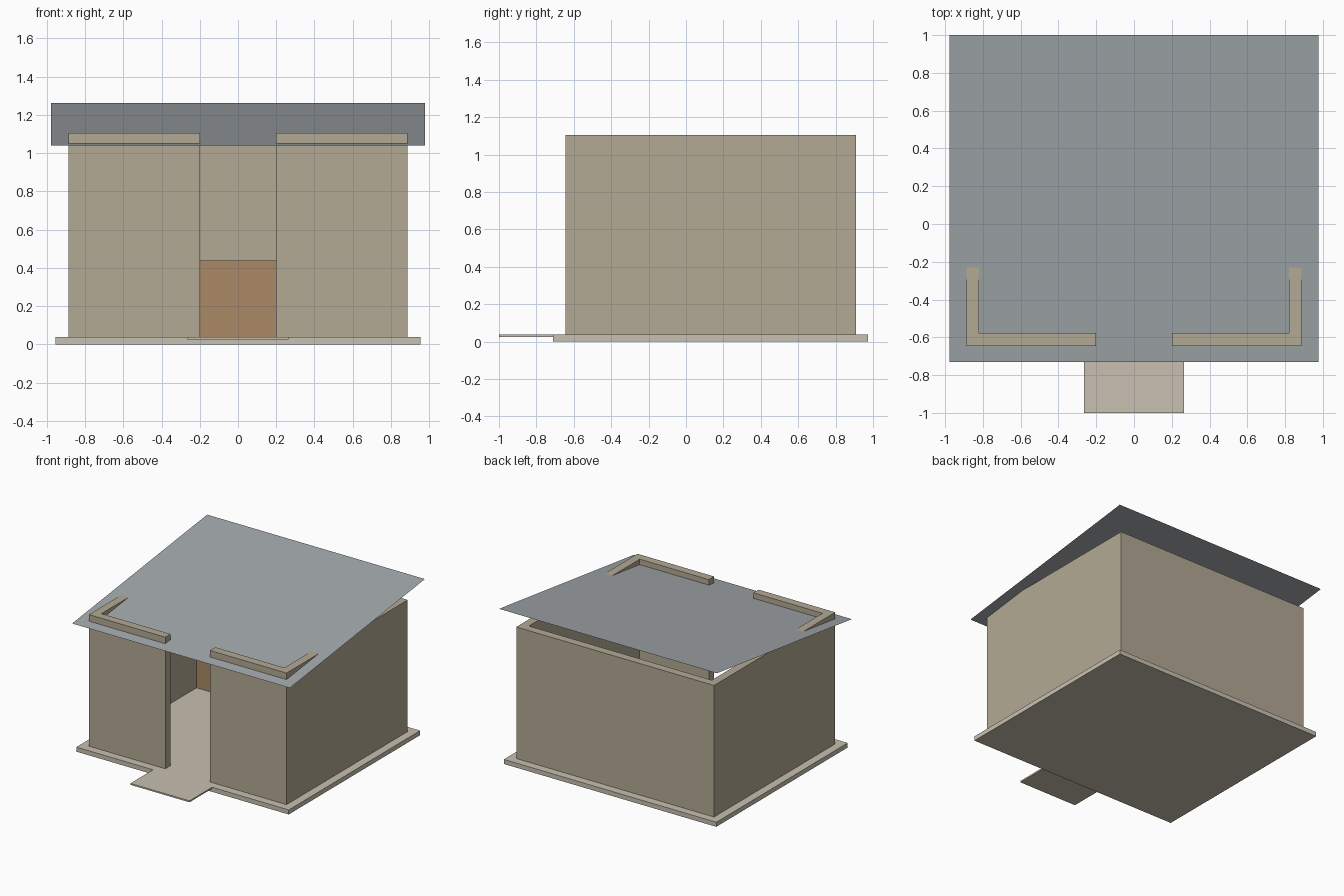
import bpy, bmesh

if "Cube" in bpy.data.objects:
    bpy.data.objects.remove(bpy.data.objects["Cube"])


def material(name, rgb):
    m = bpy.data.materials.new(name)
    m.diffuse_color = (*rgb, 1)
    m.use_nodes = True
    m.node_tree.nodes["Principled BSDF"].inputs["Base Color"].default_value = m.diffuse_color
    return m


concrete = material("pale_concrete", (0.58, 0.53, 0.44))
plaster = material("tan_plaster", (0.45, 0.40, 0.30))
wood = material("brown_wood", (0.40, 0.25, 0.13))
metal = material("grey_sheet", (0.36, 0.39, 0.41))


def finish(name, bm, mat):
    bmesh.ops.recalc_face_normals(bm, faces=bm.faces)
    mesh = bpy.data.meshes.new(name)
    bm.to_mesh(mesh)
    bm.free()
    mesh.materials.append(mat)
    obj = bpy.data.objects.new(name, mesh)
    bpy.context.collection.objects.link(obj)
    return obj


def prism(name, outline, z0, z1, mat):
    """Extrude a plan outline from z0 up to z1."""
    bm = bmesh.new()
    face = bm.faces.new([bm.verts.new((x, y, z0)) for x, y in outline])
    ext = bmesh.ops.extrude_face_region(bm, geom=[face])["geom"]
    top = [v for v in ext if isinstance(v, bmesh.types.BMVert)]
    bmesh.ops.translate(bm, verts=top, vec=(0, 0, z1 - z0))
    return finish(name, bm, mat)


def rect(hx, y0, y1):
    return [(-hx, y0), (hx, y0), (hx, y1), (-hx, y1)]


FLOOR, WALL_TOP, T = 0.037, 1.104, 0.067
WX, WY0, WY1, DOOR = 0.887, -0.645, 0.908, 0.2

# Floor slab and entrance path, flush on top
prism("floor_slab", rect(0.953, -0.711, 0.973), 0, FLOOR, concrete)
prism("entrance_path", rect(0.265, -1.0, -0.711), 0.025, FLOOR, concrete)

# Four walls with a full-height doorway: right half of the plan, mirrored
half = [(DOOR, WY0 + T), (DOOR, WY0), (WX, WY0), (WX, WY1)]
inner = [(WX - T, WY1 - T), (WX - T, WY0 + T)]
plan = (half + [(-x, y) for x, y in reversed(half)]
        + [(-x, y) for x, y in reversed(inner)] + inner)
prism("walls", plan, FLOOR, WALL_TOP, plaster)

# Bench along the back wall
prism("bench", rect(WX - T, 0.64, WY1 - T), FLOOR, 0.437, wood)

# Single sloping roof sheet, low at the front
bm = bmesh.new()
bm.faces.new([bm.verts.new((x, y, 1.04 if y < 0 else 1.262))
              for x, y in rect(0.977, -0.73, 1.0)])
finish("roof_sheet", bm, metal)
